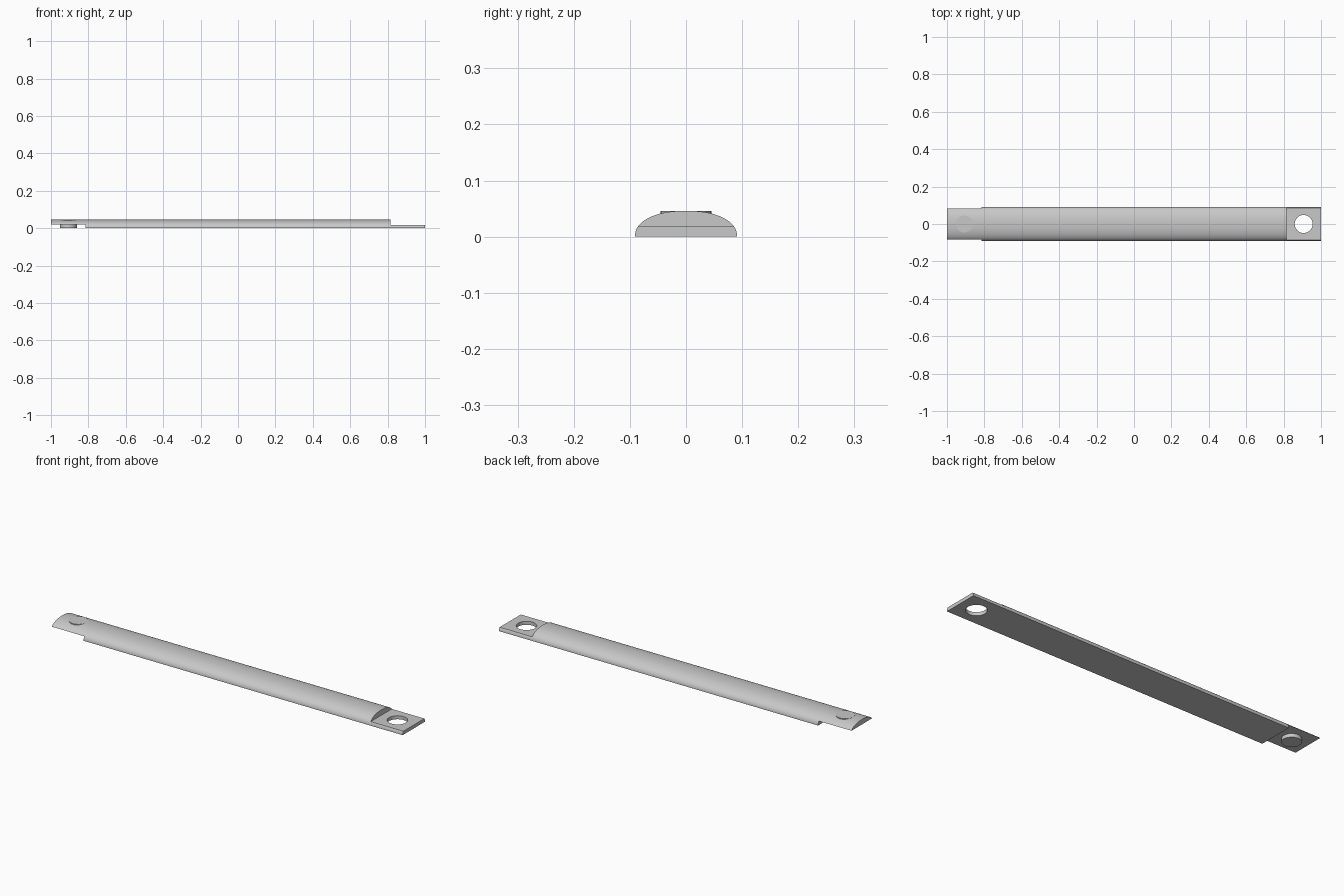
import bpy
import bmesh
import math

old = bpy.data.objects.get("Cube")
if old:
    bpy.data.objects.remove(old, do_unlink=True)

HALF_WIDTH, HEIGHT = 0.091, 0.046
SHOULDER = 0.815          # where the full bar section ends
LAP = 0.019               # height of the half-lap joint
JOINT_X = 0.907           # pin and hole distance from the middle
POWER = 2.2               # fullness of the domed section

grey = bpy.data.materials.new("light grey")
grey.use_nodes = True
colour = (0.58, 0.58, 0.58, 1)
grey.diffuse_color = colour
grey.node_tree.nodes["Principled BSDF"].inputs["Base Color"].default_value = colour


def add_object(name, bm):
    bmesh.ops.recalc_face_normals(bm, faces=bm.faces)
    mesh = bpy.data.meshes.new(name)
    bm.to_mesh(mesh)
    bm.free()
    mesh.materials.append(grey)
    obj = bpy.data.objects.new(name, mesh)
    bpy.context.collection.objects.link(obj)
    return obj


def box(name, x0, x1, z0, z1):
    bm = bmesh.new()
    bmesh.ops.create_cube(bm, size=1)
    for v in bm.verts:
        v.co.x = x1 if v.co.x > 0 else x0
        v.co.z = z1 if v.co.z > 0 else z0
    return add_object(name, bm)


def cylinder(name, x, radius, z0, z1):
    bm = bmesh.new()
    bmesh.ops.create_cone(bm, cap_ends=True, segments=48, radius1=radius,
                          radius2=radius, depth=z1 - z0)
    bmesh.ops.translate(bm, verts=bm.verts, vec=(x, 0, (z0 + z1) / 2))
    return add_object(name, bm)


def activate(obj):
    bpy.ops.object.select_all(action="DESELECT")
    obj.select_set(True)
    bpy.context.view_layer.objects.active = obj


def cut(obj, cutter):
    cutter.hide_render = True
    mod = obj.modifiers.new("cut", "BOOLEAN")
    mod.operation = "DIFFERENCE"
    mod.solver = "EXACT"
    mod.object = cutter
    activate(obj)
    bpy.ops.object.modifier_apply(modifier=mod.name)
    bpy.data.objects.remove(cutter, do_unlink=True)


# Domed bar: half-oval section extruded along its length
bm = bmesh.new()
steps = 40
section = []
for i in range(steps + 1):
    a = math.pi * i / steps
    c, s = math.cos(a), max(math.sin(a), 0)
    y = math.copysign(abs(c) ** (2 / POWER), c) * HALF_WIDTH
    section.append(bm.verts.new((-1, y, s ** (2 / POWER) * HEIGHT)))
face = bm.faces.new(section)
end = bmesh.ops.extrude_face_region(bm, geom=[face])["geom"]
bmesh.ops.translate(bm, vec=(2, 0, 0),
                    verts=[g for g in end if isinstance(g, bmesh.types.BMVert)])
bar = add_object("bar", bm)

# Half-lap ends and the hole for the next link
cut(bar, box("pin_end_cutter", -1.1, -SHOULDER, -0.1, LAP + 0.001))
cut(bar, box("hole_end_cutter", SHOULDER, 1.1, LAP - 0.001, 0.2))
cut(bar, cylinder("hole_cutter", JOINT_X, 0.048, -0.1, 0.1))

# Pin passing through the raised end
pin = cylinder("pin", -JOINT_X, 0.045, 0.002, HEIGHT)

for obj in (bar, pin):
    activate(obj)
    bpy.ops.object.shade_smooth_by_angle(angle=math.radians(30))
